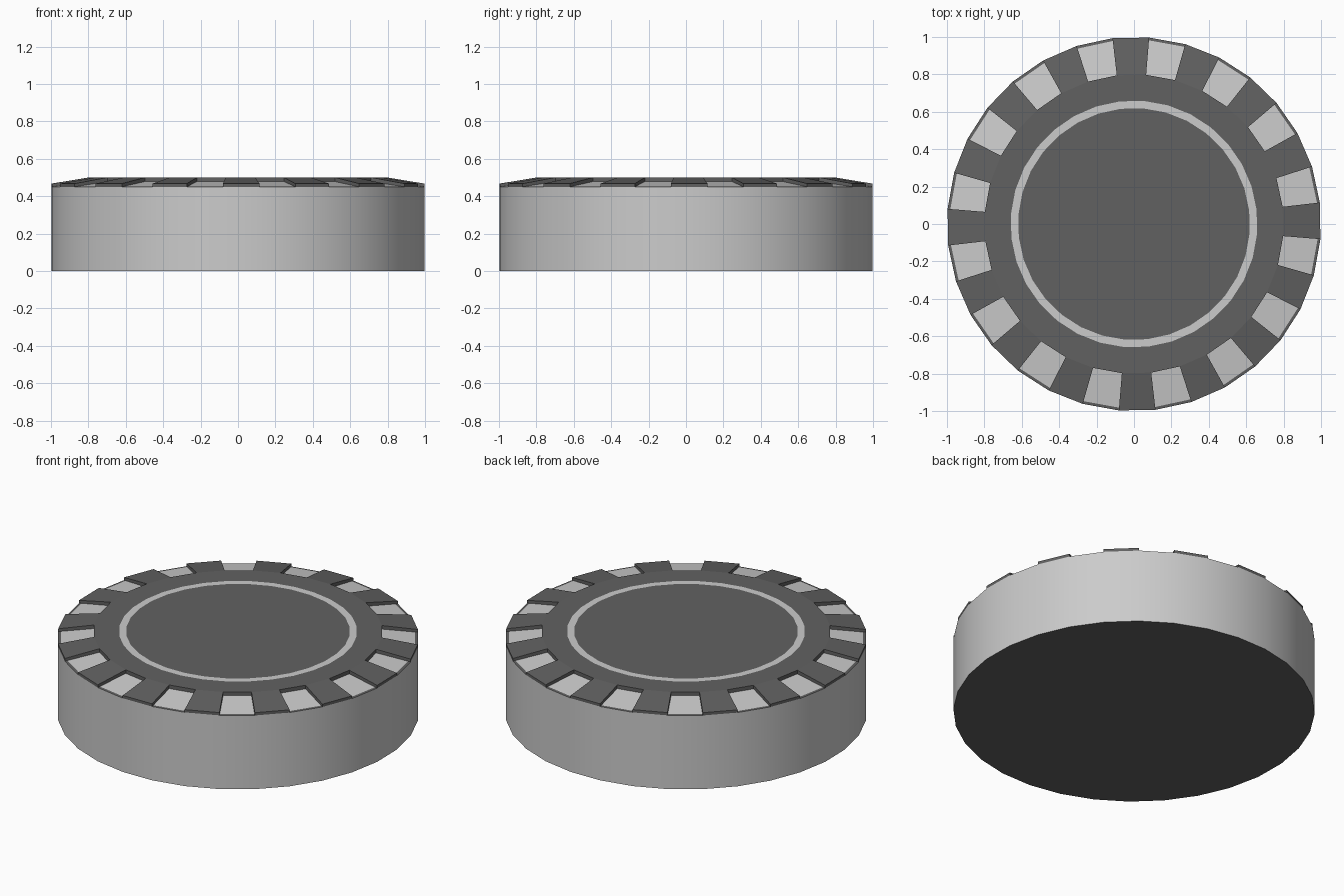
import bpy, bmesh, math

if "Cube" in bpy.data.objects:
    bpy.data.objects.remove(bpy.data.objects["Cube"])

N = 32
OFFSET = math.radians(6.6)


def material(name, v):
    m = bpy.data.materials.new(name)
    m.diffuse_color = (v, v, v, 1)
    m.use_nodes = True
    m.node_tree.nodes["Principled BSDF"].inputs["Base Color"].default_value = m.diffuse_color
    return m


bm = bmesh.new()
dark, light = 0, 1


def ring(r, z):
    return [bm.verts.new((r * math.cos(OFFSET + i * math.tau / N),
                          r * math.sin(OFFSET + i * math.tau / N), z)) for i in range(N)]


def face(verts, mat):
    bm.faces.new(verts).material_index = mat


def quad(a, b, i, mat):
    j = (i + 1) % N
    face((a[i], a[j], b[j], b[i]), mat)


# Rings of the round profile
bottom = ring(1.0, 0)
edge = ring(1.0, 0.45)
rim = ring(0.985, 0.452)
floor_in = ring(0.8, 0.478)
tooth_out = ring(1.0, 0.467)
shoulder = ring(0.8, 0.5)
line_out = ring(0.66, 0.5)
line_in = ring(0.62, 0.5)

face(bottom[::-1], dark)
face(line_in, dark)
for i in range(N):
    j = (i + 1) % N
    quad(bottom, edge, i, light)            # outer wall
    quad(shoulder, line_out, i, dark)       # flat top
    quad(line_out, line_in, i, light)       # inlaid line
    if i % 2 == 0:                          # notch
        quad(edge, rim, i, dark)
        quad(rim, floor_in, i, light)
        quad(floor_in, shoulder, i, dark)
    else:                                   # raised tooth
        quad(edge, tooth_out, i, dark)
        quad(tooth_out, shoulder, i, dark)
        face((edge[i], tooth_out[i], shoulder[i], floor_in[i], rim[i]), dark)
        face((edge[j], rim[j], floor_in[j], shoulder[j], tooth_out[j]), dark)

loose = [v for v in bm.verts if not v.link_faces]
bmesh.ops.delete(bm, geom=loose, context='VERTS')
bmesh.ops.recalc_face_normals(bm, faces=bm.faces)
mesh = bpy.data.meshes.new("notched_disc")
bm.to_mesh(mesh)
bm.free()
mesh.materials.append(material("dark_grey", 0.12))
mesh.materials.append(material("light_grey", 0.6))
disc = bpy.data.objects.new("notched_disc", mesh)
bpy.context.collection.objects.link(disc)
bpy.context.view_layer.objects.active = disc
disc.select_set(True)
# Smooth outer wall, crisp top edges
for p in mesh.polygons:
    p.use_smooth = abs(p.normal.z) < 0.1 and p.area > 0.05
mesh.update()
